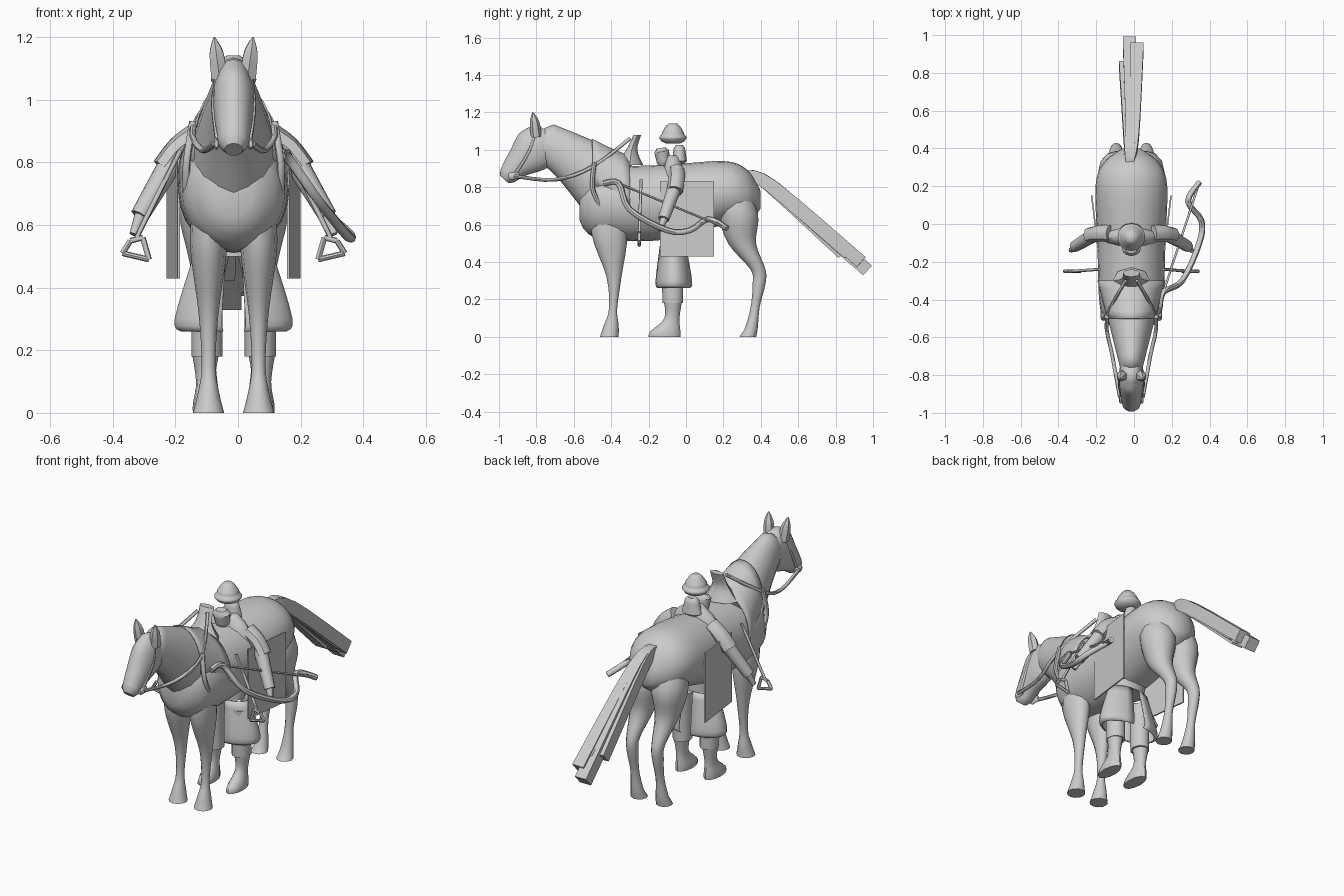
import bpy, bmesh, math
from mathutils import Vector

cube = bpy.data.objects.get("Cube")
if cube:
    bpy.data.objects.remove(cube, do_unlink=True)

LEFT, RIGHT = 1, -1
CENTRE_LINE = Vector((-.014, 0, 0))
X_AXIS, Y_AXIS, Z_AXIS = Vector((1, 0, 0)), Vector((0, 1, 0)), Vector((0, 0, 1))

grey = bpy.data.materials.new("plain grey")
grey.use_nodes = True
grey.diffuse_color = (.6, .6, .6, 1)
grey.node_tree.nodes["Principled BSDF"].inputs["Base Color"].default_value = grey.diffuse_color


def flowing(stations, steps):
    """Add in-between stations on a smooth curve through the given ones."""
    rows = [Vector(station) for station in stations]
    padded = [rows[0]] + rows + [rows[-1]]
    result = []
    for before, a, b, after in zip(padded, padded[1:], padded[2:], padded[3:]):
        slope_a, slope_b = (b - before) / 2, (after - a) / 2
        for step in range(steps):
            t = step / steps
            blend = t * t * (3 - 2 * t)
            result.append(a.lerp(b, blend) + slope_a * t * (1 - t) ** 2 - slope_b * t * t * (1 - t))
    return result + [rows[-1]]


def sweep(name, stations, side=LEFT, sides=12, along=None, arc=None, bulge=0, steps=4):
    """Skin oval rings; a station is x, y, z, half depth, half width."""
    stations = flowing(stations, steps)
    places = [Vector(station[:3]) for station in stations]
    boxy = sides == 4
    start, end = arc or (0, math.tau)
    rings = []
    for i, place in enumerate(places):
        ahead = along or (places[min(i + 1, len(places) - 1)] - places[max(i - 1, 0)]).normalized()
        across = (X_AXIS - ahead * ahead.x).normalized()
        deep = across.cross(ahead)
        depth, width = stations[i][3:]
        if boxy:
            depth, width = depth * math.sqrt(2), width * math.sqrt(2)
        ring = []
        for k in range(sides):
            angle = start + (end - start) * (k + boxy / 2) / (sides - bool(arc))
            ring.append(place + deep * depth * math.cos(angle) + across * width * math.sin(angle))
        rings.append(ring)
    if bulge:
        first, last = ([place + (p - place) * .6 for p in ring]
                       for place, ring in ((places[0], rings[0]), (places[-1], rings[-1])))
        back = (places[0] - places[1]).normalized() * bulge
        front = (places[-1] - places[-2]).normalized() * bulge
        rings = [[p + back for p in first]] + rings + [[p + front for p in last]]

    bm = bmesh.new()
    loops = [[bm.verts.new(Vector((p.x * side, p.y, p.z)) + CENTRE_LINE) for p in ring] for ring in rings]
    for lower, upper in zip(loops, loops[1:]):
        for k in range(sides - bool(arc)):
            nxt = (k + 1) % sides
            bm.faces.new((lower[k], lower[nxt], upper[nxt], upper[k]))
    if not arc:
        bm.faces.new(loops[0])
        bm.faces.new(loops[-1])
    bmesh.ops.recalc_face_normals(bm, faces=bm.faces)
    mesh = bpy.data.meshes.new(name)
    bm.to_mesh(mesh)
    bm.free()
    mesh.materials.append(grey)
    mesh.polygons.foreach_set("use_smooth", [True] * len(mesh.polygons))
    mesh.set_sharp_from_angle(angle=math.radians(45))
    obj = bpy.data.objects.new(name, mesh)
    bpy.context.collection.objects.link(obj)
    if arc:
        obj.modifiers.new("cloth thickness", "SOLIDIFY").thickness = .006


def body(name, profile, x=0, **options):
    """Part lying in one lengthwise plane; a row is y, z, half depth, half width."""
    sweep(name, [(x, *row) for row in profile], **options)


def cord(name, path, radius, taper=1, **options):
    """Round limb, strap or rod through free points, thinning towards its end."""
    last = len(path) - 1
    sizes = [radius * (1 + (taper - 1) * i / last) for i in range(last + 1)]
    sweep(name, [(*point, size, size) for point, size in zip(path, sizes)], sides=8, **options)


# Horse trunk, neck and head
body("horse_trunk", [(-.55, .7, .12, .1), (-.45, .71, .19, .165), (-.1, .72, .2, .18),
                     (.2, .77, .17, .19), (.32, .76, .14, .15), (.38, .74, .08, .08)],
     sides=24, along=Y_AXIS, bulge=.02)
body("horse_neck", [(-.4, .8, .2, .15), (-.6, .95, .135, .1), (-.76, 1.05, .1, .06)], sides=16, bulge=.03)
body("horse_head", [(-.75, 1.07, .095, .055), (-.81, 1, .12, .068), (-.9, .92, .075, .058),
                    (-.955, .86, .05, .048)], sides=16, bulge=.025)

# Shoulder yoke over the withers, and pommel
body("shoulder_yoke", [(-.5, .86, .2, .13), (-.3, .75, .21, .18)], along=Y_AXIS, sides=16, arc=(-1.8, 1.8))
body("pommel", [(-.3, .92, .07, .1), (-.29, 1, .03, .05), (-.26, 1.08, .02, .045)], along=Z_AXIS, sides=8)

# Tail of overlapping flat locks, fanning out from the root
for number, (spread, reach) in enumerate(((0, .9), (-.03, .8), (.03, .95), (-.01, 1), (.02, .85))):
    drop = spread / 2
    sweep(f"tail_lock_{number}", [(-.01, .32, .87, .02, .02),
                                  (spread / 2, .32 + .15 * reach, .87 - .07 * reach, .035, .025),
                                  (spread, .32 + .65 * reach, .87 - .51 * reach + drop, .035, .035)], sides=4)

for word, side in (("left", LEFT), ("right", RIGHT)):
    # Legs and ears
    body(word + "_foreleg", [(-.43, .74, .06, .04), (-.41, .55, .095, .06), (-.385, .32, .04, .032),
                             (-.39, .15, .022, .022), (-.4, .06, .04, .035), (-.41, 0, .05, .05)],
         x=.08, side=side, along=Z_AXIS)
    body(word + "_hind_leg", [(.25, .82, .06, .05), (.28, .66, .105, .095), (.3, .5, .075, .065),
                              (.385, .36, .04, .035), (.39, .28, .034, .03), (.37, .16, .024, .023),
                              (.35, .05, .034, .035), (.33, 0, .045, .045)],
         x=.08, side=side, along=Z_AXIS)
    sweep(word + "_ear", [(.045, -.8, 1.07, .03, .03), (.055, -.81, 1.15, .025, .025),
                          (.062, -.82, 1.2, .003, .003)], side=side, sides=6)

    # Saddle flap, straps, reins and stirrup
    sweep(word + "_saddle_flap", [(.175, -.14, .63, .2, .004), (.21, .15, .63, .2, .004)], side=side,
          along=Y_AXIS, sides=4, steps=1)
    cord(word + "_breast_strap", [(.13, -.49, .93), (.15, -.5, .8), (.15, -.46, .7)], .012, side=side)
    cord(word + "_cheek_strap", [(.05, -.92, .86), (.064, -.84, .99), (.045, -.8, 1.11)], .008, side=side)
    body(word + "_bit", [(-.94, .86, .02, .01), (-.9, .86, .02, .01)], x=.055, side=side, sides=8, bulge=.01)
    cord(word + "_rein", [(.06, -.92, .86), (.1, -.7, .84), (.13, -.5, .91), (.03, -.3, 1.06)],
         .01, side=side)
    cord(word + "_stirrup_leather", [(.17, -.24, .84), (.31, -.25, .56)], .008, side=side)
    corners = [Vector((x, -.25, z)) for x, z in ((.33, .55), (.29, .56), (.27, .49), (.355, .51))]
    for number, corner in enumerate(corners):
        cord(f"{word}_stirrup_bar_{number}", (corners[number - 1], corner), .009, side=side, steps=1)

    # Rider's split skirt, trousers, boots and arms
    body(word + "_coat_skirt", [(-.07, .5, .07, .13), (-.065, .3, .1, .19), (-.065, .26, .09, .17)],
         side=side, along=Z_AXIS, arc=(.2, math.pi - .2))
    body(word + "_trouser", [(-.075, .45, .06, .05), (-.07, .18, .055, .05)], x=.085, side=side, along=Z_AXIS)
    body(word + "_boot", [(-.07, .2, .05, .045), (-.075, .1, .04, .03), (-.11, .03, .08, .04),
                          (-.115, 0, .085, .04)], x=.09, side=side, along=Z_AXIS)
    cord(word + "_sleeve", [(.11, -.05, .89), (.17, -.05, .845), (.22, -.06, .78)], .043, side=side)
    cord(word + "_forearm", [(.2, -.06, .8), (.3, -.12, .63)], .038, taper=.8, side=side)
    cord(word + "_hand", [(.29, -.11, .65), (.32, -.14, .57)], .022, taper=.6, side=side)

# Rider's coat, collar, face wrap and rolled hat
body("rider_coat", [(-.07, .5, .07, .1), (-.07, .85, .06, .15), (-.065, .97, .035, .05)], along=Z_AXIS)
body("back_collar", [(-.035, .94, .04, .06), (-.035, 1.01, .03, .04)], along=Z_AXIS, bulge=.015)
body("face_wrap", [(-.12, .93, .035, .04), (-.13, .99, .04, .05)], bulge=.02)
body("rolled_hat", [(-.07, z, radius, radius) for z, radius in
                    ((1.045, .06), (1.065, .073), (1.085, .06), (1.1, .055), (1.13, .035))],
     sides=16, bulge=.012)

# Bow and its string on the left
bow_start, bow_end = (.17, -.36, .82), (.36, .22, .58)
cord("bow", [(.15, -.44, .82), bow_start, (.27, -.3, .68), (.36, -.1, .57), (.37, .02, .57),
             (.3, .12, .63), bow_end], .016)
cord("bow_string", [bow_start, bow_end], .006, steps=1)
